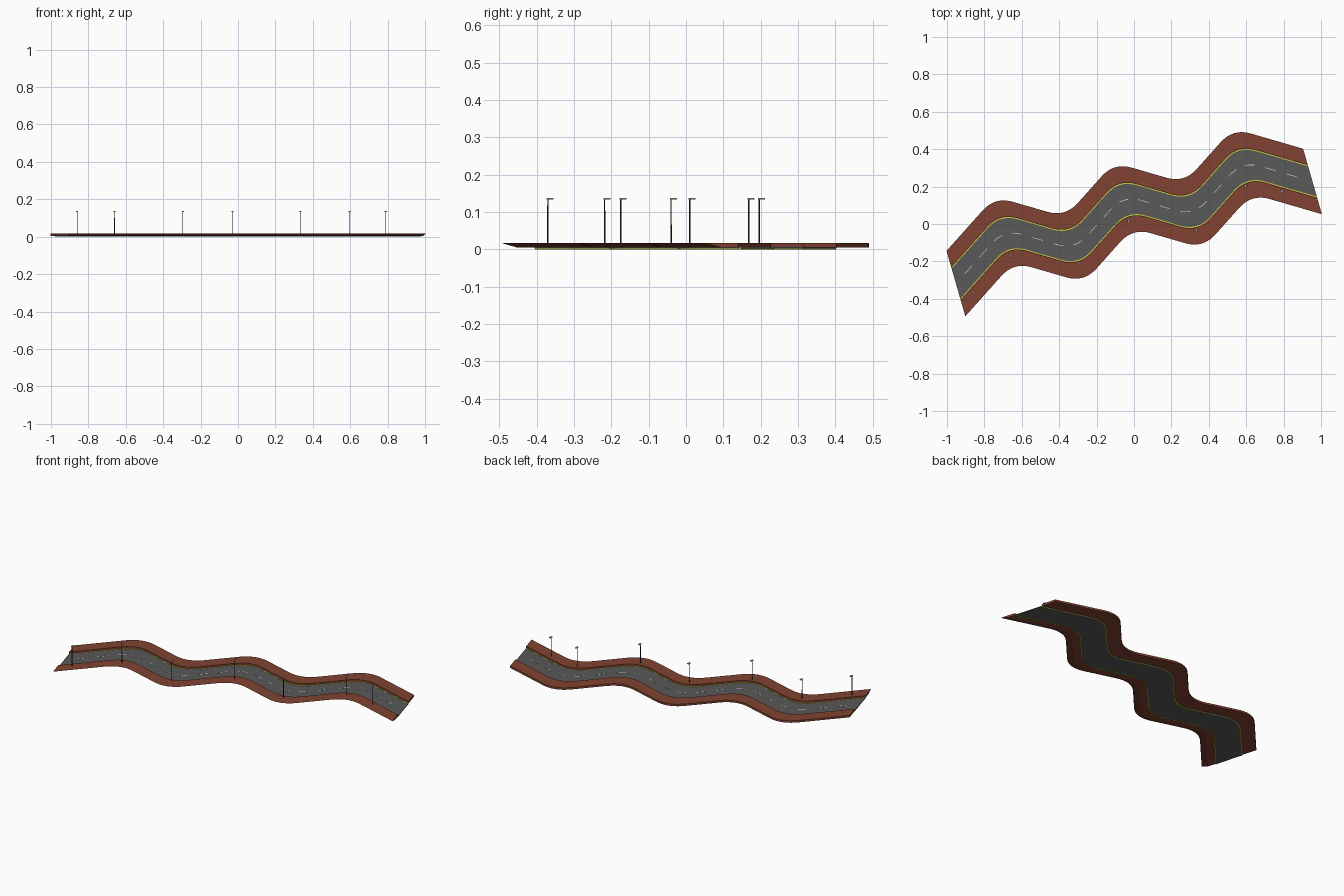
import bpy, bmesh, math
from mathutils import Vector, Matrix

cube = bpy.data.objects.get("Cube")
if cube:
    bpy.data.objects.remove(cube, do_unlink=True)

ANGLE = math.radians(16)      # heading of the whole road
U_START, U_END = -1.003, 0.98
HALF_WAVE, MID_U = 0.331, -0.012
SLOPE, LOW, ROUND = 0.63, -0.045, 0.085
TURN = Matrix.Rotation(ANGLE, 3, 'Z')


def material(name, r, g, b):
    m = bpy.data.materials.new(name)
    m.use_nodes = True
    m.diffuse_color = (r, g, b, 1)
    m.node_tree.nodes["Principled BSDF"].inputs["Base Color"].default_value = (r, g, b, 1)
    return m


brick = material("brick", 0.22, 0.055, 0.032)
asphalt = material("asphalt", 0.1, 0.1, 0.1)
yellow = material("yellow_paint", 0.65, 0.6, 0.04)
white = material("white_paint", 0.7, 0.7, 0.7)
dark_metal = material("dark_metal", 0.02, 0.02, 0.025)
lamp_grey = material("lamp_grey", 0.35, 0.35, 0.35)


def centre_line(u):
    """Zigzag with rounded bends; its two ends stay straight."""
    k = round((u - MID_U) / HALF_WAVE)
    d = abs(u - MID_U - k * HALF_WAVE)
    if abs(k) < 3 and d < ROUND:
        d = d * d / (2 * ROUND) + ROUND / 2
    rise = SLOPE * d
    return LOW + (SLOPE * HALF_WAVE - rise if k % 2 == 0 else rise)


def finish(name, bm, mat):
    bmesh.ops.recalc_face_normals(bm, faces=bm.faces)
    mesh = bpy.data.meshes.new(name)
    bm.to_mesh(mesh)
    bm.free()
    mesh.materials.append(mat)
    obj = bpy.data.objects.new(name, mesh)
    bpy.context.collection.objects.link(obj)
    return obj


def add_sweep(bm, section, u0, u1, steps):
    """Carry a closed (across, height) section along the wave."""
    rings = []
    for i in range(steps + 1):
        u = u0 + (u1 - u0) * i / steps
        c = centre_line(u)
        rings.append([bm.verts.new(TURN @ Vector((u, c + v, z))) for v, z in section])
    n = len(section)
    for a, b in zip(rings, rings[1:]):
        for j in range(n):
            bm.faces.new((a[j], a[(j + 1) % n], b[(j + 1) % n], b[j]))
    bm.faces.new(rings[0])
    bm.faces.new(rings[-1])


def strip(name, section, mat):
    bm = bmesh.new()
    add_sweep(bm, section, U_START, U_END, 120)
    return finish(name, bm, mat)


def rect(v0, v1, z0, z1):
    return [(v0, z0), (v1, z0), (v1, z1), (v0, z1)]


# Road bed, pavements and edge lines
strip("road_surface", rect(-0.091, 0.091, 0.002, 0.006), asphalt)
strip("back_pavement", rect(0.091, 0.182, 0.005, 0.017), brick)
strip("front_pavement", [(-0.14, 0.005), (-0.091, 0.005), (-0.091, 0.017), (-0.182, 0.017)], brick)
for side, v in (("front", -0.087), ("back", 0.087)):
    strip(side + "_edge_line", rect(v - 0.003, v + 0.003, 0, 0.007), yellow)

# Dashed centre line
bm = bmesh.new()
pitch = 0.1
for i in range(19):
    u = U_START + 0.06 + i * pitch
    add_sweep(bm, rect(-0.002, 0.002, 0.005, 0.007), u, u + 0.05, 6)
finish("centre_dashes", bm, white)


# Street lamps along the front pavement
def add_box(bm, x, y, z, size):
    bmesh.ops.create_cube(bm, size=1, matrix=Matrix.Translation((x, y, z)) @ Matrix.Diagonal((*size, 1)))


lamps = [(-0.86, -0.37), (-0.66, -0.175), (-0.295, -0.218), (-0.03, 0.01),
         (0.335, -0.04), (0.595, 0.196), (0.79, 0.168)]
for i, (x, y) in enumerate(lamps, 1):
    bm = bmesh.new()
    bmesh.ops.create_cone(bm, cap_ends=True, segments=10, radius1=0.002, radius2=0.0016,
                          depth=0.12, matrix=Matrix.Translation((x, y, 0.075)))
    post = finish(f"lamp_post_{i}", bm, dark_metal)
    bm = bmesh.new()
    add_box(bm, x, y + 0.006, 0.135, (0.011, 0.019, 0.004))
    finish(f"lamp_head_{i}", bm, lamp_grey)
